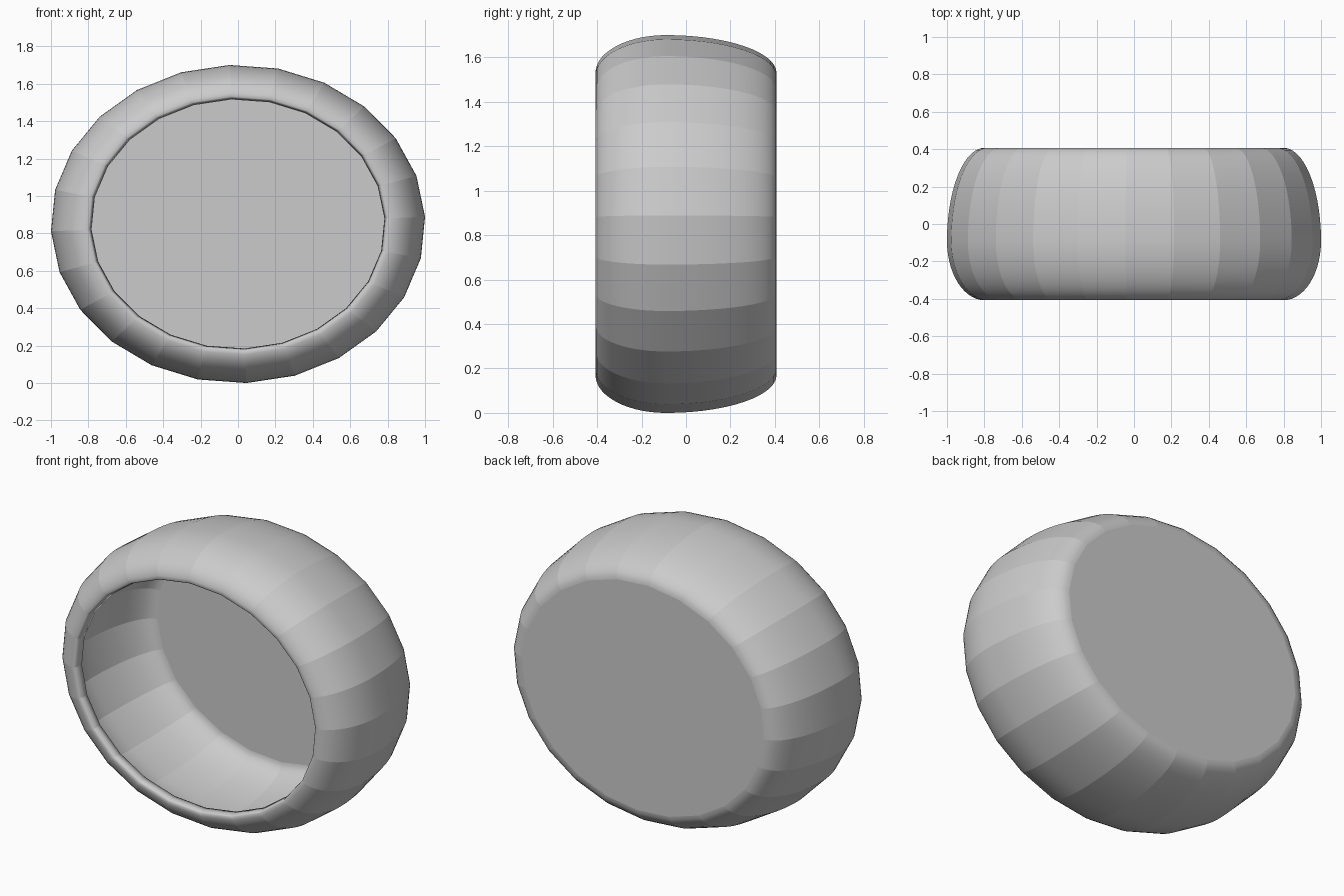
import bpy, bmesh, math

if "Cube" in bpy.data.objects:
    bpy.data.objects.remove(bpy.data.objects["Cube"])

SIDES = 24
TWIST = math.radians(2.6)
AX, AZ, CZ = 1.001, 0.851, 0.85     # ellipse radii and centre height
BELLY = -.09                        # y of the widest section
WALL = .05                          # shell thickness


def quarter(r0, dr, depth, outward, n=14):
    """Quarter-ellipse section; outward runs from its edge to the belly."""
    pts = []
    for k in range(n + 1):
        a = math.pi / 2 * (1 - k / n if outward else k / n)
        pts.append((r0 + dr * math.cos(a), BELLY + depth * math.sin(a)))
    return pts


# Wall section (radius factor, y): back edge -> belly -> lip -> hollow -> floor
section = quarter(.80, .20, .4975, True)
section += quarter(.80, .20, -.3175, False)[1:]
section += [(.793, -.402), (.788, -.385)]
section += quarter(.783, .217 - WALL, -.3175 + WALL, True)
section += quarter(.783, .217 - WALL, .4975 - WALL, False)[1:]

bm = bmesh.new()
rings = []
for r, y in section:
    ring = []
    for i in range(SIDES):
        t = TWIST + 2 * math.pi * i / SIDES
        ring.append(bm.verts.new((AX * r * math.cos(t), y, CZ + AZ * r * math.sin(t))))
    rings.append(ring)

# Wall faces: smooth along the section, creased between the sides
for ra, rb in zip(rings, rings[1:]):
    for i in range(SIDES):
        j = (i + 1) % SIDES
        bm.faces.new((ra[i], ra[j], rb[j], rb[i])).smooth = True
    for i in range(SIDES):
        bm.edges.get((ra[i], rb[i])).smooth = False

# Flat back and flat inner floor
for ring in (rings[0], rings[-1]):
    cap = bm.faces.new(ring)
    for e in cap.edges:
        e.smooth = False

bmesh.ops.recalc_face_normals(bm, faces=bm.faces)
mesh = bpy.data.meshes.new("oval_bowl")
bm.to_mesh(mesh)
bm.free()
bpy.context.collection.objects.link(bpy.data.objects.new("oval_bowl", mesh))
